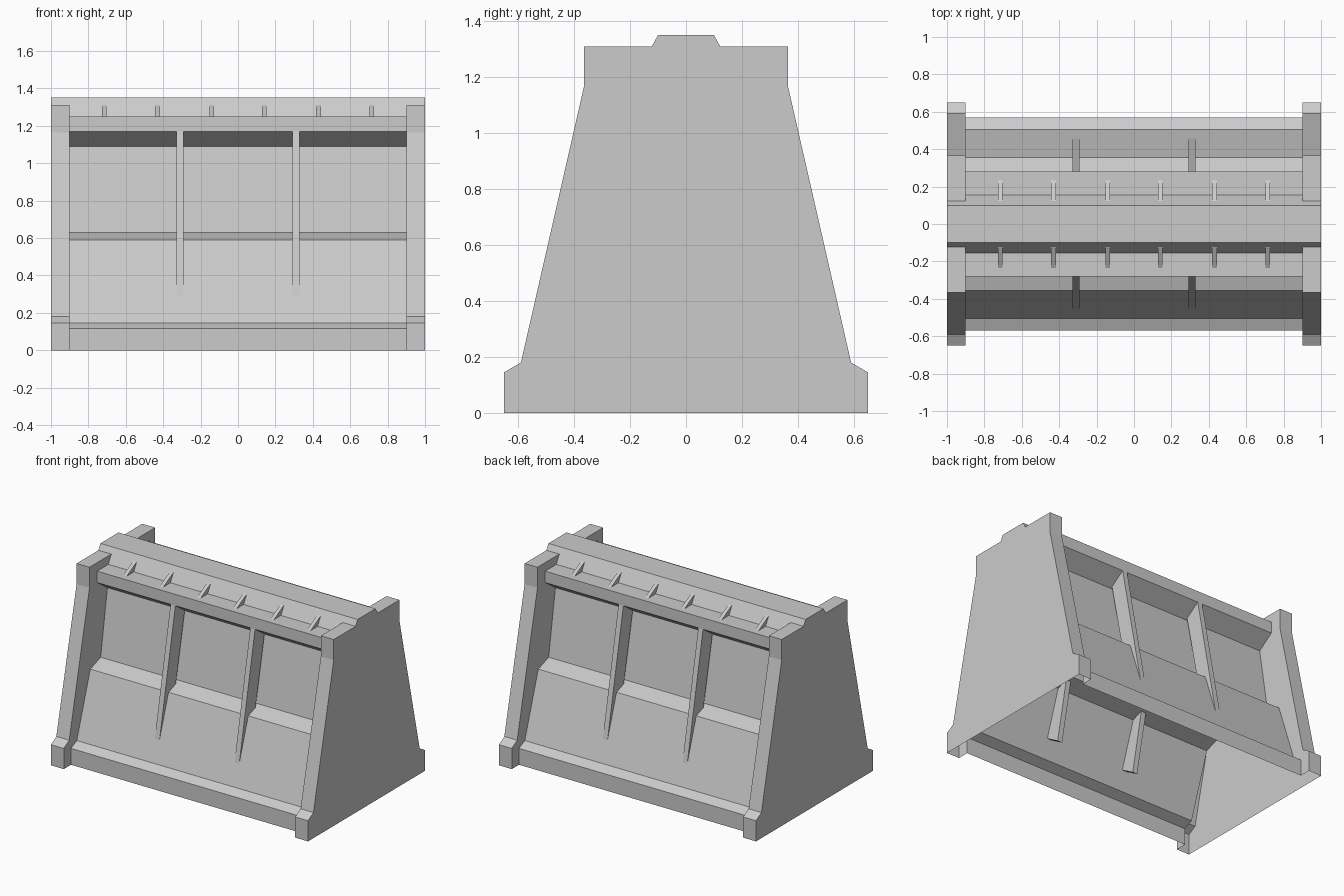
import bpy
import bmesh

if "Cube" in bpy.data.objects:
    bpy.data.objects.remove(bpy.data.objects["Cube"], do_unlink=True)

mat = bpy.data.materials.new("concrete_grey")
mat.use_nodes = True
grey = (0.6, 0.6, 0.6, 1)
mat.diffuse_color = grey
mat.node_tree.nodes["Principled BSDF"].inputs["Base Color"].default_value = grey

# Half profiles as (y, z), from the ground up to the crest
END = [(0.65, 0), (0.65, 0.145), (0.59, 0.18), (0.365, 1.165),
       (0.365, 1.31), (0.122, 1.31), (0.1, 1.35)]
PANEL = [(0.57, 0), (0.57, 0.115), (0.505, 0.145), (0.355, 0.59),
         (0.24, 0.63), (0.165, 1.09), (0.28, 1.17), (0.28, 1.25),
         (0.155, 1.25), (0.122, 1.31), (0.1, 1.35)]
RIB = [(0.46, 0.27), (0.28, 1.17), (0.16, 1.17), (0.36, 0.21)]
FIN = [(0.235, 1.25), (0.122, 1.31), (0.155, 1.25)]


def mirrored(half):
    return half + [(-y, z) for y, z in reversed(half)]


def add_face(bm, points, flip=False):
    verts = [bm.verts.new(p) for p in points]
    bm.faces.new(verts[::-1] if flip else verts)


def add_sheet(bm, profile, x0, x1):
    for (ya, za), (yb, zb) in zip(profile, profile[1:]):
        add_face(bm, [(x0, ya, za), (x0, yb, zb), (x1, yb, zb), (x1, ya, za)])


def finish(name, bm):
    bmesh.ops.remove_doubles(bm, verts=bm.verts, dist=0.0001)
    mesh = bpy.data.meshes.new(name)
    bm.to_mesh(mesh)
    bm.free()
    mesh.materials.append(mat)
    obj = bpy.data.objects.new(name, mesh)
    bpy.context.collection.objects.link(obj)


def add_bar(name, profile, x, width):
    # Solid slab with the profile in the y-z plane
    bm = bmesh.new()
    x0, x1 = x - width / 2, x + width / 2
    add_sheet(bm, profile + profile[:1], x0, x1)
    add_face(bm, [(x1, y, z) for y, z in profile])
    add_face(bm, [(x0, y, z) for y, z in profile], True)
    bmesh.ops.remove_doubles(bm, verts=bm.verts, dist=0.0001)
    bmesh.ops.recalc_face_normals(bm, faces=bm.faces)
    finish(name, bm)


# Hollow body between the ends, open at the bottom
bm = bmesh.new()
add_sheet(bm, mirrored(PANEL), -0.9, 0.9)
finish("panel_body", bm)

# Ends: outer plate, rim and the inner faces standing proud of the panels
for label, s in (("left", 1), ("right", -1)):
    bm = bmesh.new()
    full = mirrored(END)
    add_sheet(bm, full, min(s, s * 0.9), max(s, s * 0.9))
    add_face(bm, [(s, y, z) for y, z in full], s < 0)
    border = END[:-1] + PANEL[-3::-1]
    for side in (1, -1):
        add_face(bm, [(s * 0.9, side * y, z) for y, z in border], s * side > 0)
    finish(label + "_end", bm)

# Ribs on the sloping panels and small fins along the top ledges
for label, side in (("back", 1), ("front", -1)):
    rib = [(side * y, z) for y, z in RIB]
    fin = [(side * y, z) for y, z in FIN]
    for i, x in enumerate((-0.31, 0.31)):
        add_bar(f"{label}_rib_{i + 1}", rib, x, 0.037)
    for i, x in enumerate((-0.715, -0.43, -0.14, 0.14, 0.43, 0.715)):
        add_bar(f"{label}_fin_{i + 1}", fin, x, 0.026)
